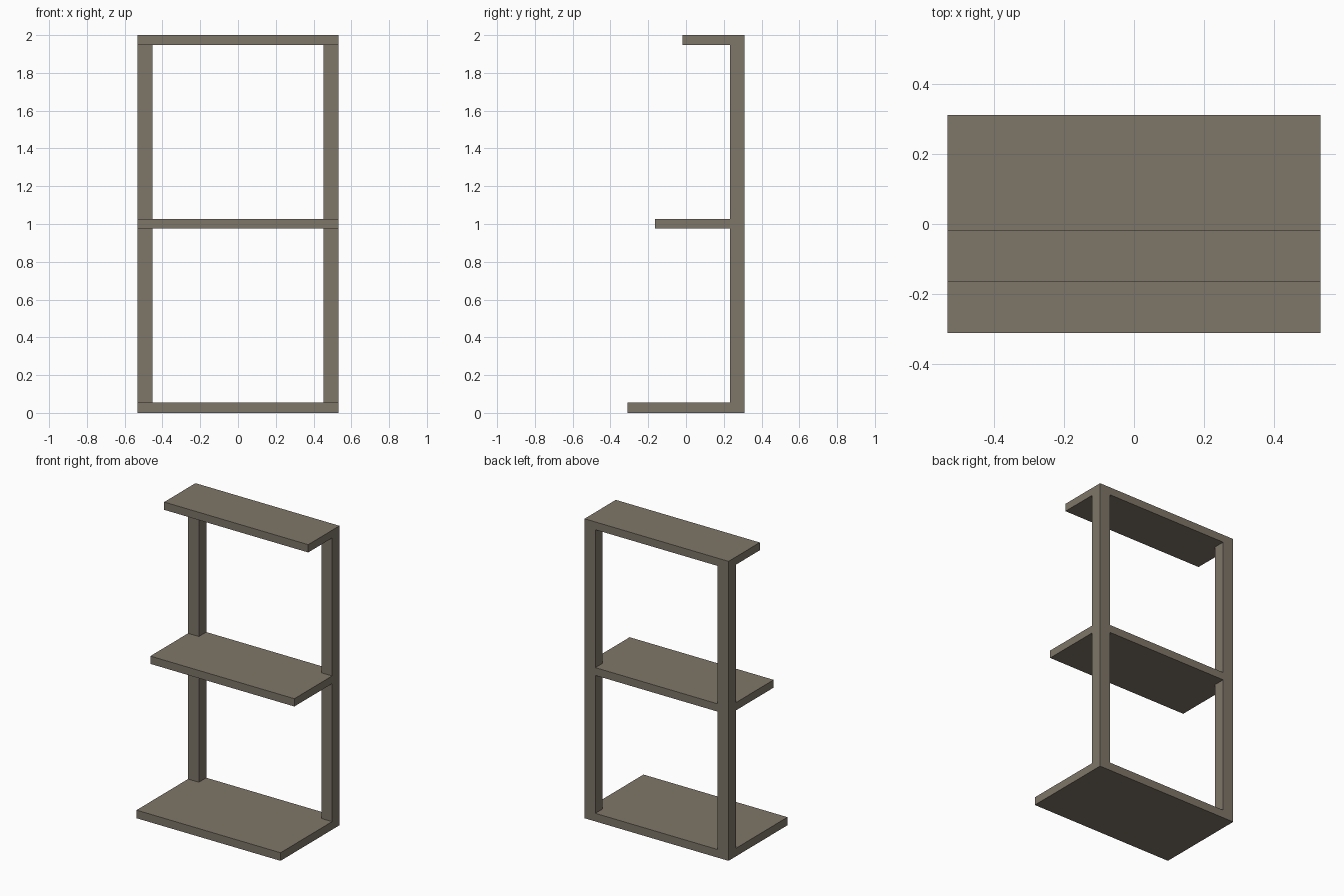
import bpy

if "Cube" in bpy.data.objects:
    bpy.data.objects.remove(bpy.data.objects["Cube"])

HALF_W, BACK = 0.532, 0.311
POST_W, POST_D = 0.08, 0.078

wood = bpy.data.materials.new("grey_brown_wood")
wood.diffuse_color = (0.21, 0.18, 0.14, 1)
wood.use_nodes = True
wood.node_tree.nodes["Principled BSDF"].inputs["Base Color"].default_value = wood.diffuse_color


def box(name, lo, hi):
    bpy.ops.mesh.primitive_cube_add(size=1, location=[(a + b) / 2 for a, b in zip(lo, hi)])
    ob = bpy.context.object
    ob.name = name
    ob.scale = [b - a for a, b in zip(lo, hi)]
    bpy.ops.object.transform_apply(location=False, rotation=False, scale=True)
    ob.data.materials.append(wood)
    return ob


# Shelves, flush at the back and shallower towards the top: front y, bottom z, top z
shelves = {
    "bottom_shelf": (-0.311, 0.0, 0.054),
    "middle_shelf": (-0.165, 0.975, 1.027),
    "top_shelf": (-0.019, 1.948, 2.0),
}
for name, (front, z0, z1) in shelves.items():
    box(name, (-HALF_W, front, z0), (HALF_W, BACK, z1))

# Rear corner posts running between consecutive shelves
levels = list(shelves.values())
for tier, below, above in zip(("lower", "upper"), levels, levels[1:]):
    for side, x0 in (("left", -HALF_W), ("right", HALF_W - POST_W)):
        box(f"{tier}_{side}_post", (x0, BACK - POST_D, below[2]),
            (x0 + POST_W, BACK, above[1]))
